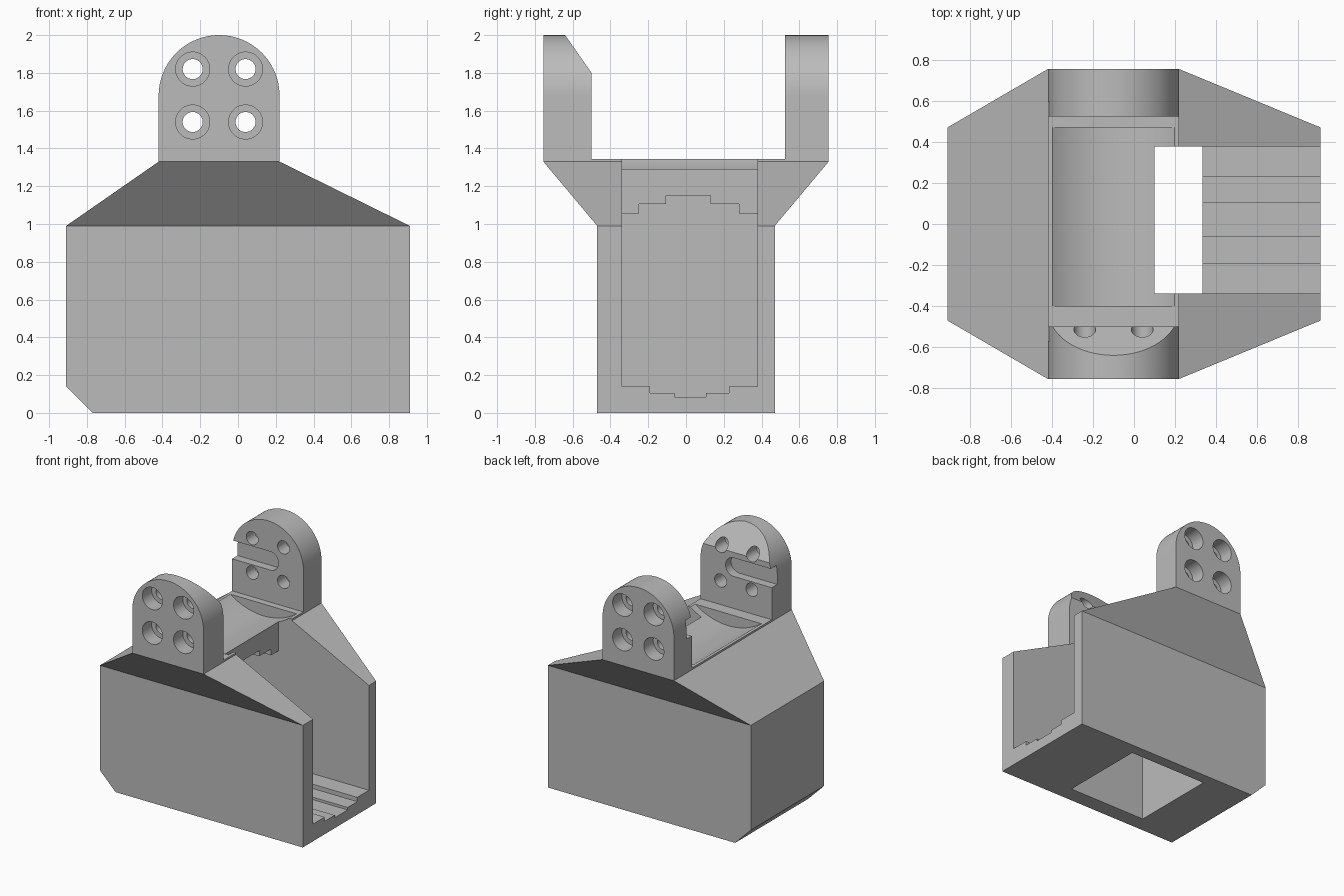
import bpy, bmesh, math

cube = bpy.data.objects.get("Cube")
if cube:
    bpy.data.objects.remove(cube, do_unlink=True)

grey = bpy.data.materials.new("plain_grey")
grey.use_nodes = True
colour = (0.5, 0.5, 0.5, 1)
grey.diffuse_color = colour
grey.node_tree.nodes["Principled BSDF"].inputs["Base Color"].default_value = colour


def loft(name, rings):
    """Solid through a stack of matching point rings."""
    bm = bmesh.new()
    loops = [[bm.verts.new(p) for p in ring] for ring in rings]
    n = len(loops[0])
    for a, b in zip(loops, loops[1:]):
        for i in range(n):
            j = (i + 1) % n
            bm.faces.new((a[i], a[j], b[j], b[i]))
    bm.faces.new(loops[0][::-1])
    bm.faces.new(loops[-1])
    bmesh.ops.recalc_face_normals(bm, faces=bm.faces)
    mesh = bpy.data.meshes.new(name)
    bm.to_mesh(mesh)
    bm.free()
    mesh.materials.append(grey)
    ob = bpy.data.objects.new(name, mesh)
    bpy.context.collection.objects.link(ob)
    return ob


def prism(name, pts, axis, lo, hi):
    """Profile (u, z) extruded along x or y."""
    place = (lambda u, v, t: (t, u, v)) if axis == "x" else (lambda u, v, t: (u, t, v))
    return loft(name, [[place(u, v, t) for u, v in pts] for t in (lo, hi)])


def box(name, x, y, z):
    return prism(name, [(x[0], z[0]), (x[1], z[0]), (x[1], z[1]), (x[0], z[1])], "y", *y)


def arc(cx, cz, r, start, end, n):
    angles = [math.radians(start + (end - start) * i / n) for i in range(n + 1)]
    return [(cx + r * math.cos(a), cz + r * math.sin(a)) for a in angles]


def circle(cx, cz, r, n=48):
    return arc(cx, cz, r, 0, 360, n)[:-1]


def boolean(ob, tool, operation="DIFFERENCE"):
    mod = ob.modifiers.new("cut", "BOOLEAN")
    mod.operation, mod.solver, mod.object = operation, "EXACT", tool
    bpy.ops.object.select_all(action="DESELECT")
    ob.select_set(True)
    bpy.context.view_layer.objects.active = ob
    bpy.ops.object.modifier_apply(modifier=mod.name)
    bpy.data.objects.remove(tool, do_unlink=True)


def finish(ob):
    bpy.ops.object.select_all(action="DESELECT")
    ob.select_set(True)
    bpy.context.view_layer.objects.active = ob
    bpy.ops.object.shade_smooth_by_angle(angle=math.radians(25))


def rect(x0, x1, y, z):
    return [(x0, -y, z), (x1, -y, z), (x1, y, z), (x0, y, z)]


# Housing: chamfered box flaring into the shoulders
MID, LEFT, RIGHT = -0.1, -0.42, 0.22
CAV_Y = (-0.338, 0.378)
housing = loft("housing", [
    rect(-0.77, 0.91, 0.47, 0), rect(-0.91, 0.91, 0.47, 0.14),
    rect(-0.91, 0.91, 0.47, 0.99), rect(LEFT, RIGHT, 0.755, 1.33)])
boolean(housing, box("plate", (LEFT, RIGHT), (-0.5, 0.525), (1.26, 1.345)), "UNION")

# Cavity with stepped floor and stepped ceiling, open at one end
floor_steps = [(-0.19, 0.14, 0.105), (-0.06, 0.105, 0.085),
               (0.105, 0.085, 0.105), (0.228, 0.105, 0.14)]
roof_steps = [(0.28, 1.055, 1.105), (0.13, 1.105, 1.15),
              (-0.105, 1.15, 1.105), (-0.25, 1.105, 1.055)]
profile = [(CAV_Y[0], 0.14)]
for y, a, b in floor_steps:
    profile += [(y, a), (y, b)]
profile += [(CAV_Y[1], 0.14), (CAV_Y[1], 1.055)]
for y, a, b in roof_steps:
    profile += [(y, a), (y, b)]
profile.append((CAV_Y[0], 1.055))
boolean(housing, prism("cavity", profile, "x", -0.37, 1.1))

# Roof opening and floor window
boolean(housing, box("roof_opening", (0.1, 1.1), CAV_Y, (0.9, 1.6)))
boolean(housing, box("floor_window", (-0.37, 0.335), CAV_Y, (-0.1, 0.3)))

# Shallow round trough in the top plate
boolean(housing, prism("trough", circle(MID, 1.756, 0.507, 128), "y", -0.4, 0.47))
finish(housing)


def make_ear(name, inner, outer, bevelled):
    side = 1 if outer > inner else -1
    outline = [(LEFT, 1.33), (RIGHT, 1.33)] + arc(MID, 1.68, 0.32, 0, 180, 48)
    ear = prism(name, outline, "y", inner, outer)
    if bevelled:
        wedge = [(-0.43, 1.7), (-0.71, 2.1), (-0.43, 2.1)]
        boolean(ear, prism("wedge", wedge, "x", -1, 1))
    # Slot in the inner face, open to one side
    slot = [(-0.6, 1.605)] + arc(-0.08, 1.68, 0.075, -90, 90, 24) + [(-0.6, 1.755)]
    boolean(ear, prism("slot", slot, "y", inner - side * 0.1, inner + side * 0.07))
    # Counterbored screw holes
    for x in (-0.24, 0.04):
        for z in (1.54, 1.82):
            boolean(ear, prism("hole", circle(x, z, 0.053), "y", inner - side * 0.1, outer + side * 0.1))
            boolean(ear, prism("bore", circle(x, z, 0.09), "y", outer - side * 0.12, outer + side * 0.1))
    finish(ear)


make_ear("front_ear", -0.5, -0.755, True)
make_ear("back_ear", 0.525, 0.755, False)
